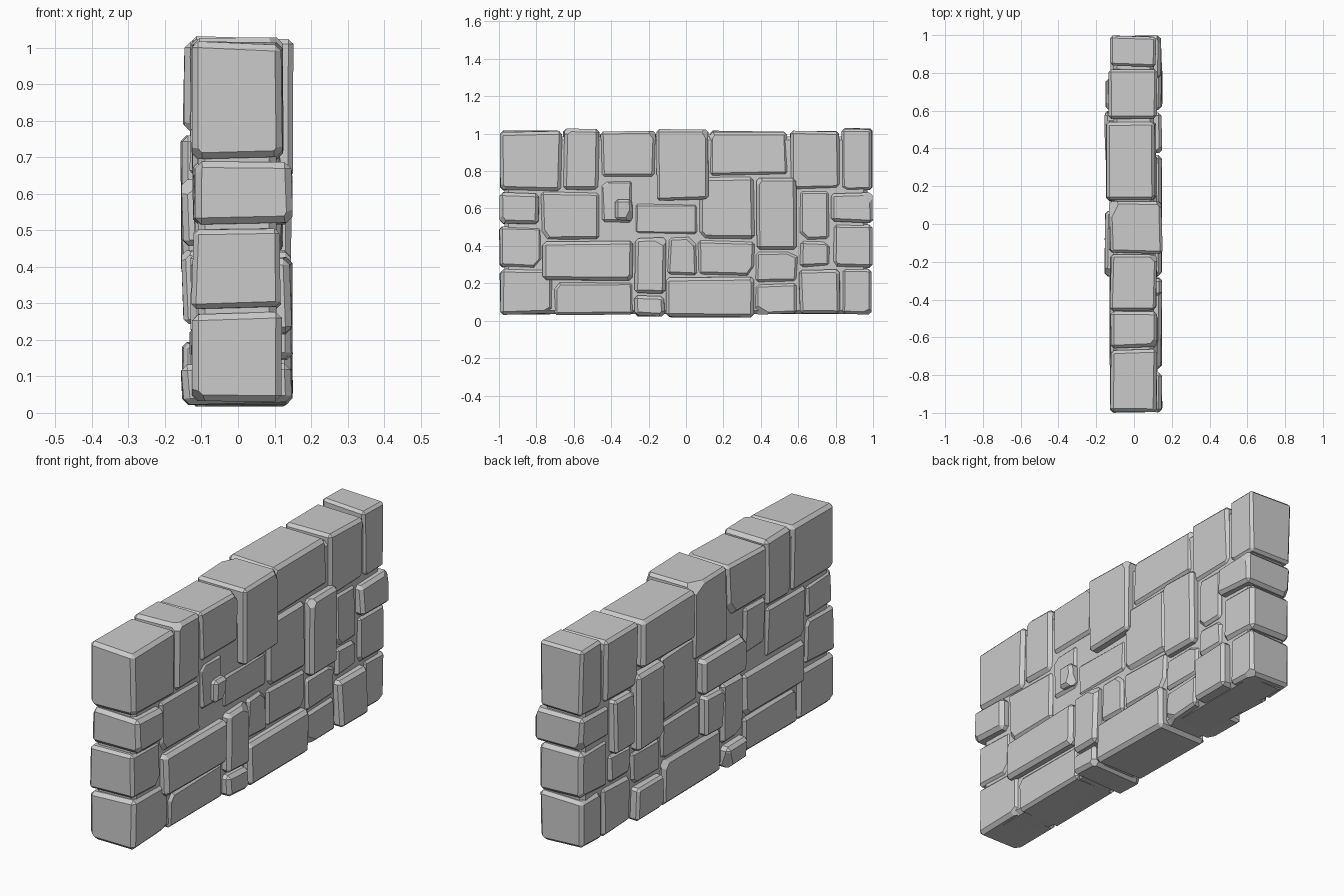
import bpy, bmesh, random
from mathutils import Vector

if "Cube" in bpy.data.objects:
    bpy.data.objects.remove(bpy.data.objects["Cube"])

random.seed(7)
rnd = random.uniform


def box(bm, lo, hi):
    bmesh.ops.create_cube(bm, size=1)
    for v in bm.verts:
        v.co = Vector([hi[i] if v.co[i] > 0 else lo[i] for i in range(3)])


def finish(bm, name):
    bmesh.ops.recalc_face_normals(bm, faces=bm.faces[:])
    mesh = bpy.data.meshes.new(name)
    bm.to_mesh(mesh)
    bm.free()
    bpy.context.collection.objects.link(bpy.data.objects.new(name, mesh))


def stone(name, y0, y1, z0, z1, back, front):
    """Roughly squared block: skewed box, chamfered edges, one chipped corner per face."""
    bm = bmesh.new()
    lo, hi = Vector((back, y0, z0)), Vector((front, y1, z1))
    box(bm, lo, hi)
    mid, half = (lo + hi) / 2, (hi - lo) / 2
    for v in bm.verts:
        for i in range(3):
            v.co[i] += (mid[i] - v.co[i]) / half[i] * rnd(0, 0.012)
    bmesh.ops.bevel(bm, geom=bm.edges[:], offset=rnd(0.012, 0.018),
                    offset_type='OFFSET', segments=1, affect='EDGES')
    for side in (-1, 1):
        s = Vector((side, random.choice((-1, 1)), random.choice((-1, 1))))
        n = Vector((s.x, s.y * rnd(0.4, 1.2), s.z * rnd(0.4, 1.2))).normalized()
        cut = bmesh.ops.bisect_plane(
            bm, geom=bm.verts[:] + bm.edges[:] + bm.faces[:],
            plane_co=mid + s * half - n * rnd(0.03, 0.04),
            plane_no=n, clear_outer=True)
        edges = [e for e in cut['geom_cut'] if isinstance(e, bmesh.types.BMEdge)]
        if edges:
            bmesh.ops.holes_fill(bm, edges=edges, sides=0)
    finish(bm, name)


# Courses from the top down. Each stone: left edge, bottom height (hundredths), and
# the sides it stands proud of (F = +x face, B = -x face).
courses = {
    "top": [(-100, 69, ""), (-66, 69, ""), (-46, 76, ""), (-16, 64, "F"),
            (12, 77, "B"), (55, 70, ""), (83, 69, "")],
    "upper": [(-100, 51, "F"), (-78, 43, ""), (-46, 52, ""), (-28, 45, "B"),
              (7, 43, ""), (37, 37, "FB"), (60, 43, "B"), (77, 52, "F")],
    "lower": [(-100, 28, ""), (-77, 21, "F"), (-28, 14, "F"), (-10, 24, "B"),
              (6, 24, ""), (37, 20, ""), (60, 28, ""), (78, 28, "")],
    "base": [(-100, 3, ""), (-71, 3, ""), (-28, 2, "FB"), (-11, 1, "F"),
             (37, 3, "B"), (60, 3, "F"), (83, 3, "")],
}

above = None
for course, stones in courses.items():
    rights = [s[0] for s in stones[1:]] + [100]
    for k, ((left, bottom, proud), right) in enumerate(zip(stones, rights)):
        y0, y1, z0 = left / 100, right / 100, bottom / 100
        # each stone reaches up to the one resting over its middle
        if above:
            z1 = [s[1] for s in above if s[0] <= (left + right) / 2][-1] / 100
        else:
            z1 = rnd(1.01, 1.035)
        stone(f"{course}_stone_{k + 1}", y0, y1, z0, z1,
              -0.158 if "B" in proud else -rnd(0.125, 0.138),
              0.152 if "F" in proud else rnd(0.118, 0.128))
    above = stones

# Small stone wedged into the face
stone("wedge_stone", -0.39, -0.28, 0.53, 0.65, -0.1, 0.15)

# Mortar core showing in the recessed joints
bm = bmesh.new()
box(bm, (-0.11, -0.97, 0.035), (0.105, 0.97, 0.985))
bmesh.ops.bevel(bm, geom=bm.edges[:], offset=0.02, segments=1, affect='EDGES')
finish(bm, "mortar_core")
